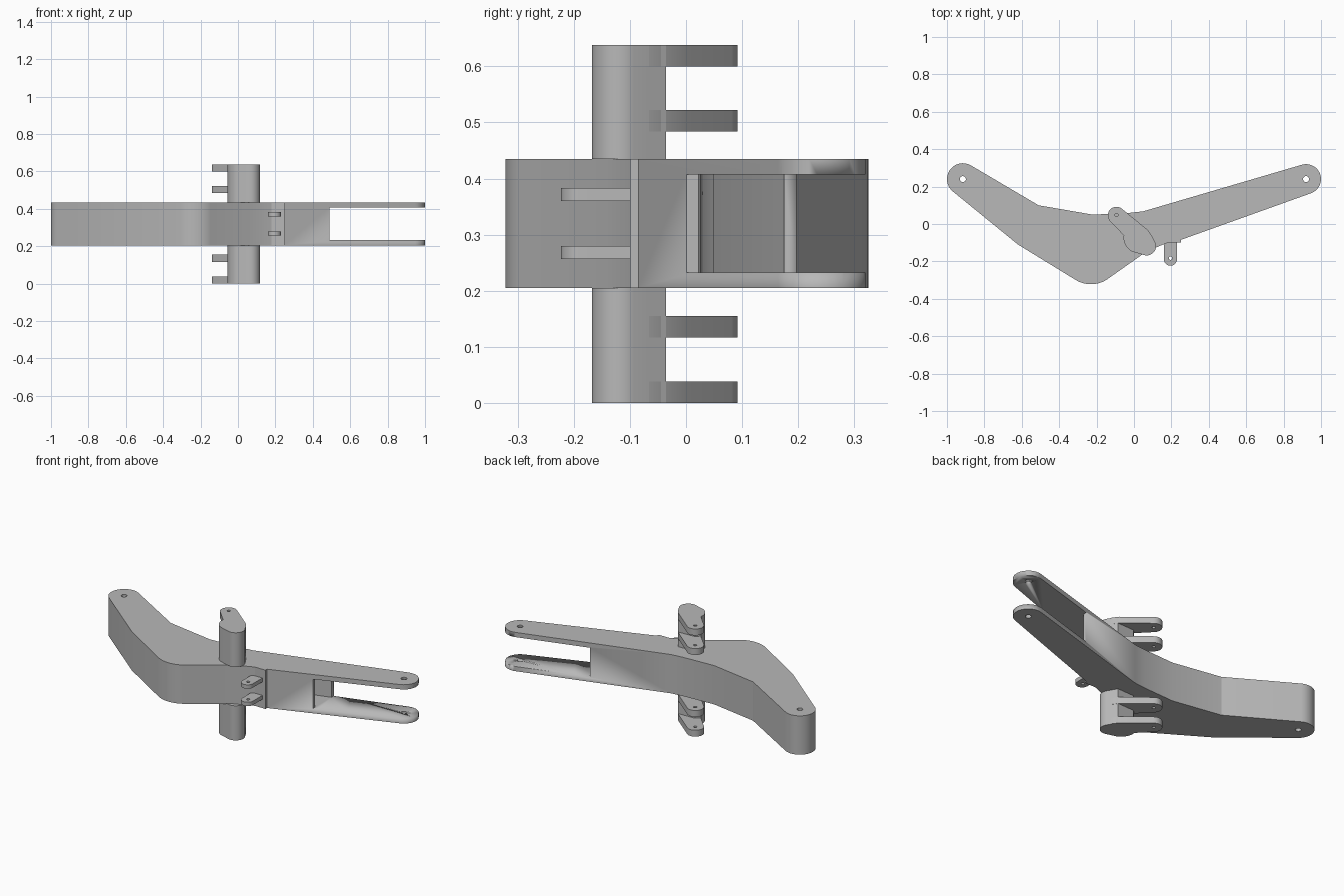
import bpy
import bmesh
from math import cos, sin, radians

if "Cube" in bpy.data.objects:
    bpy.data.objects.remove(bpy.data.objects["Cube"])

grey = bpy.data.materials.new("plain grey")
grey.diffuse_color = (0.48, 0.48, 0.48, 1)
grey.use_nodes = True
grey.node_tree.nodes["Principled BSDF"].inputs["Base Color"].default_value = grey.diffuse_color


def arc(cx, cy, r, a0, a1, n=16):
    """Points on an arc, angles in degrees."""
    angles = [radians(a0 + (a1 - a0) * i / n) for i in range(n + 1)]
    return [(cx + r * cos(a), cy + r * sin(a)) for a in angles]


def hole(cx, cy, r):
    return arc(cx, cy, r, 0, 345, 23)


def slab(name, loops, z0, z1):
    """Extrude a flat outline, with optional hole loops, from z0 to z1."""
    curve = bpy.data.curves.new(name, 'CURVE')
    curve.dimensions = '2D'
    curve.fill_mode = 'BOTH'
    curve.extrude = (z1 - z0) / 2
    for pts in loops:
        spline = curve.splines.new('POLY')
        spline.points.add(len(pts) - 1)
        for p, (x, y) in zip(spline.points, pts):
            p.co = (x, y, 0, 1)
        spline.use_cyclic_u = True
    obj = bpy.data.objects.new(name, curve)
    bpy.context.collection.objects.link(obj)
    bpy.ops.object.select_all(action='DESELECT')
    obj.select_set(True)
    bpy.context.view_layer.objects.active = obj
    bpy.ops.object.convert(target='MESH')
    obj = bpy.context.object
    bm = bmesh.new()
    bm.from_mesh(obj.data)
    bmesh.ops.translate(bm, verts=bm.verts, vec=(0, 0, (z0 + z1) / 2))
    bmesh.ops.remove_doubles(bm, verts=bm.verts, dist=1e-5)
    bmesh.ops.recalc_face_normals(bm, faces=bm.faces)
    bm.to_mesh(obj.data)
    bm.free()
    obj.data.materials.clear()
    obj.data.materials.append(grey)
    bpy.ops.object.shade_smooth_by_angle(angle=radians(20))
    return obj


# Bent main arm with a small mounting ledge on the front
outline = (arc(0.92, 0.24, 0.08, -70, 106)
           + [(0.05, 0.068), (-0.02, 0.06), (-0.22, 0.05), (-0.51, 0.10)]
           + arc(-0.915, 0.24, 0.085, 60, 231)
           + [(-0.62, -0.11)]
           + arc(-0.23, -0.165, 0.157, 239, 302)
           + [(0.07, -0.145), (0.18, -0.10), (0.25, -0.10), (0.25, -0.085)])
arm = slab("main_arm", [outline, hole(0.92, 0.24, 0.016), hole(-0.915, 0.24, 0.016)],
           0.205, 0.435)

# Hollow inside of the arm, opening into the fork
inside = [(0.49, 0.175), (0.05, 0.048), (-0.22, 0.025), (-0.50, 0.075), (-0.80, 0.25),
          (-0.88, 0.18), (-0.60, -0.09), (-0.30, -0.27), (-0.16, -0.28), (0.05, -0.125),
          (0.49, 0.022), (0.49, -0.2), (1.1, -0.2), (1.1, 0.5), (0.49, 0.5)]
cutter = slab("fork_cutter", [inside], 0.233, 0.407)
cutter.hide_render = True
mod = arm.modifiers.new("hollow", 'BOOLEAN')
mod.operation = 'DIFFERENCE'
mod.solver = 'EXACT'
mod.object = cutter
bpy.context.view_layer.objects.active = arm
bpy.ops.object.modifier_apply(modifier=mod.name)
bpy.data.objects.remove(cutter)

# Pivot posts above and below the arm
post = ([(-0.03, -0.04), (-0.055, -0.064), (-0.055, -0.086)]
        + arc(0.025, -0.075, 0.08, 195, 245, 6)
        + arc(0.068, -0.118, 0.05, 255, 390, 12)
        + [(0.095, -0.065), (0.078, -0.036)])
slab("lower_post", [post], 0, 0.205)
slab("upper_post", [post], 0.435, 0.638)

# Pairs of ears on the back of each post
ear = ([(-0.05, -0.066), (0.098, -0.066), (0.075, -0.033), (0.03, 0.004)]
       + arc(-0.094, 0.046, 0.046, 50, 220))
for i, z in enumerate((0, 0.117, 0.484, 0.6)):
    slab(f"post_ear_{i + 1}", [ear, hole(-0.094, 0.048, 0.009)], z, z + 0.038)

# Two small lugs on the front ledge
lug = [(0.23, -0.096), (0.16, -0.096)] + arc(0.195, -0.188, 0.035, 180, 360)
for i, z in enumerate((0.257, 0.36)):
    slab(f"front_lug_{i + 1}", [lug, hole(0.195, -0.183, 0.009)], z, z + 0.023)
